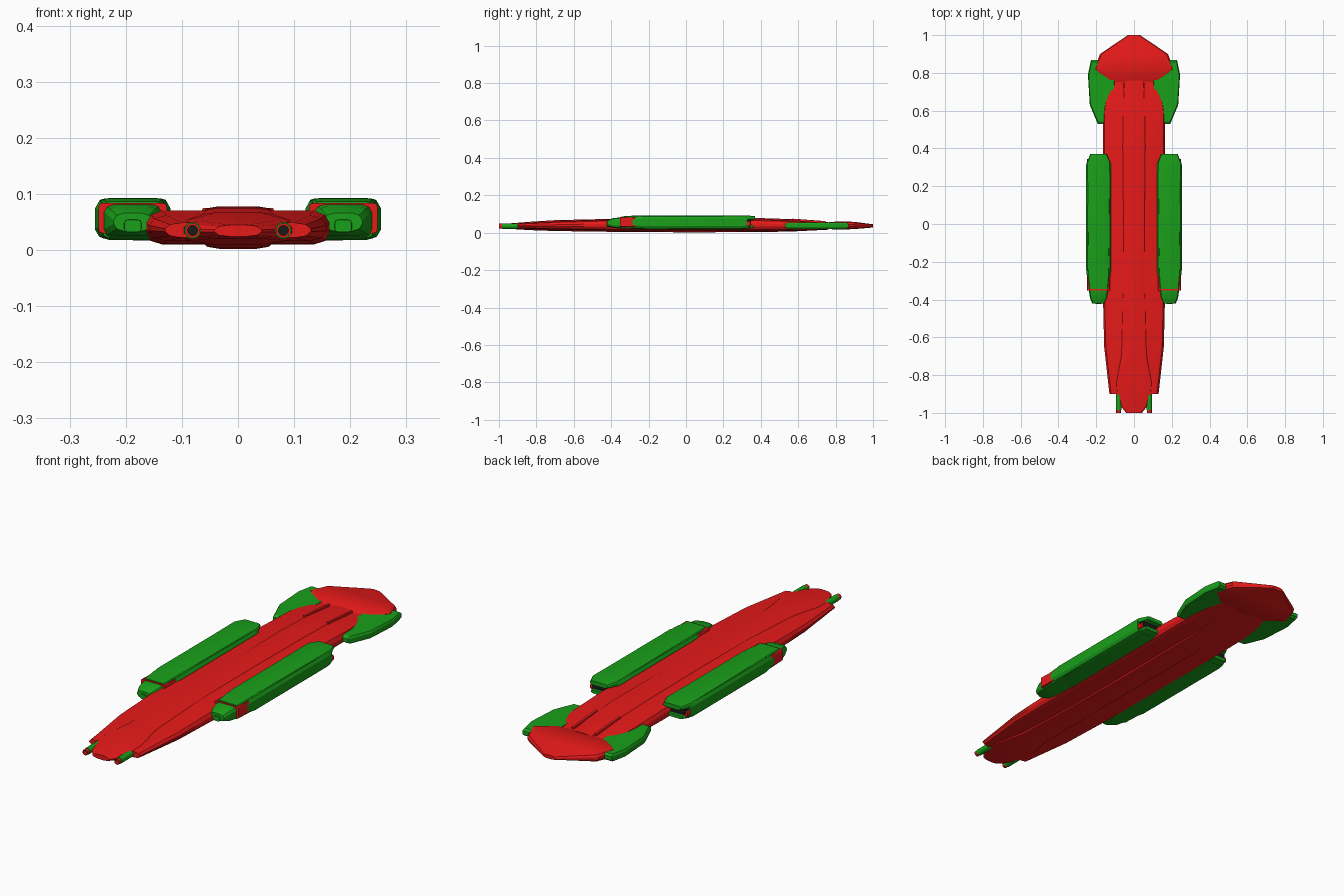
import bpy, bmesh, math

if "Cube" in bpy.data.objects:
    bpy.data.objects.remove(bpy.data.objects["Cube"])

def material(name, rgb):
    m = bpy.data.materials.new(name)
    m.diffuse_color = (*rgb, 1)
    m.use_nodes = True
    m.node_tree.nodes["Principled BSDF"].inputs["Base Color"].default_value = m.diffuse_color
    return m

RED = material("red", (0.8, 0.01, 0.01))
GREEN = material("green", (0.01, 0.35, 0.01))
BLACK = material("black", (0.01, 0.01, 0.01))

def finish(name, bm, mat):
    bmesh.ops.recalc_face_normals(bm, faces=bm.faces)
    me = bpy.data.meshes.new(name)
    bm.to_mesh(me)
    bm.free()
    me.materials.append(mat)
    ob = bpy.data.objects.new(name, me)
    bpy.context.collection.objects.link(ob)
    bpy.ops.object.select_all(action='DESELECT')
    ob.select_set(True)
    bpy.context.view_layer.objects.active = ob
    bpy.ops.object.shade_smooth_by_angle(angle=math.radians(25))
    return ob

def section(x0, x1, z0, z1, cx, cz):
    """Rectangle with two-facet rounded corners."""
    k = 0.3
    pts = []
    for sx, sz, rev in ((1, 1, 0), (-1, 1, 1), (-1, -1, 0), (1, -1, 1)):
        x, z = (x1 if sx > 0 else x0), (z1 if sz > 0 else z0)
        corner = [(x, z - sz * cz), (x - sx * cx * k, z - sz * cz * k), (x - sx * cx, z)]
        pts += corner[::-1] if rev else corner
    return pts

def loft(name, rows, mat, cx, cz, side=1, centre=0.0):
    """Rows of (y, half width, bottom z, top z) joined along y."""
    bm = bmesh.new()
    rings = []
    for y, w, z0, z1 in rows:
        a, b = min(cx, w * 0.7), min(cz, (z1 - z0) * 0.4)
        rings.append([bm.verts.new((side * (centre + x), y, z))
                      for x, z in section(-w, w, z0, z1, a, b)])
    n = len(rings[0])
    for r, s in zip(rings, rings[1:]):
        for i in range(n):
            bm.faces.new((r[i], r[(i + 1) % n], s[(i + 1) % n], s[i]))
    bm.faces.new(rings[0])
    bm.faces.new(rings[-1])
    return finish(name, bm, mat)

def tube(name, x, z, y0, y1, r_out, r_in, mat):
    """Hollow barrel along y."""
    bm = bmesh.new()
    n = 16
    rings = [[bm.verts.new((x + r * math.cos(t * math.tau / n), y, z + r * math.sin(t * math.tau / n)))
              for t in range(n)] for y, r in ((y0, r_out), (y1, r_out), (y1, r_in), (y0, r_in))]
    for a in range(4):
        r, s = rings[a], rings[(a + 1) % 4]
        for i in range(n):
            bm.faces.new((r[i], r[(i + 1) % n], s[(i + 1) % n], s[i]))
    return finish(name, bm, mat)

def slab(name, outline, inset, z0, z1, mat, side):
    """Flat plate with edges sloping to a mid-height rim."""
    cx = sum(p[0] for p in outline) / len(outline)
    cy = sum(p[1] for p in outline) / len(outline)
    bm = bmesh.new()
    rings = []
    h = (z1 - z0) * 0.25
    for z, k in ((z0, inset), (z0 + h, 1), (z1 - h, 1), (z1, inset)):
        rings.append([bm.verts.new((side * (cx + (x - cx) * k), cy + (y - cy) * k, z)) for x, y in outline])
    n = len(outline)
    for r, s in zip(rings, rings[1:]):
        for i in range(n):
            bm.faces.new((r[i], r[(i + 1) % n], s[(i + 1) % n], s[i]))
    bm.faces.new(rings[0])
    bm.faces.new(rings[-1])
    return finish(name, bm, mat)

# Main hull
loft("hull", [(-0.90, 0.130, 0.022, 0.049), (-0.65, 0.158, 0.016, 0.062),
              (-0.35, 0.165, 0.011, 0.071), (0.40, 0.165, 0.010, 0.071),
              (0.60, 0.164, 0.012, 0.065), (0.70, 0.150, 0.016, 0.056),
              (0.80, 0.130, 0.020, 0.048)], RED, 0.03, 0.022)

# Central spine with flared nose
loft("spine", [(-1.0, 0.042, 0.024, 0.045), (-0.965, 0.070, 0.021, 0.048),
               (-0.90, 0.096, 0.018, 0.053), (-0.84, 0.100, 0.014, 0.058),
               (-0.70, 0.072, 0.009, 0.067), (-0.35, 0.065, 0.004, 0.075),
               (0.0, 0.062, 0.002, 0.077), (0.40, 0.065, 0.003, 0.078),
               (0.58, 0.065, 0.007, 0.072), (0.76, 0.056, 0.016, 0.056)], RED, 0.03, 0.012)

# Tail plate
loft("tail_plate", [(0.74, 0.120, 0.024, 0.048), (0.765, 0.150, 0.019, 0.056),
                    (0.82, 0.210, 0.017, 0.061), (0.90, 0.180, 0.019, 0.058),
                    (1.0, 0.032, 0.028, 0.045)], RED, 0.025, 0.014)

for s, tag in ((1, "right"), (-1, "left")):
    # Tail wing
    slab("tail_wing_" + tag, [(0.10, 0.53), (0.192, 0.53), (0.234, 0.63), (0.244, 0.79),
                              (0.228, 0.868), (0.18, 0.868), (0.10, 0.80)],
         0.93, 0.021, 0.055, GREEN, s)
    # Aft deck rail
    loft("deck_rail_" + tag, [(0.57, 0.006, 0.05, 0.075), (0.745, 0.006, 0.04, 0.062)],
         RED, 0.003, 0.003, s, 0.058)
    # Nose gun
    tube("gun_barrel_" + tag, s * 0.081, 0.035, -0.985, -0.84, 0.015, 0.009, GREEN)
    tube("gun_muzzle_" + tag, s * 0.081, 0.035, -1.0, -0.984, 0.013, 0.009, RED)
    loft("gun_bore_" + tag, [(-0.975, 0.0095, 0.0255, 0.0445), (-0.9, 0.0095, 0.0255, 0.0445)],
         BLACK, 0.005, 0.005, s, 0.081)
    # Side pod: core, shell, nose cap and rear opening
    c = 0.1875
    loft("pod_core_" + tag, [(-0.352, 0.061, 0.030, 0.084), (0.345, 0.061, 0.034, 0.060)],
         RED, 0.008, 0.006, s, c)
    loft("pod_shell_" + tag, [(-0.295, 0.060, 0.024, 0.087), (-0.23, 0.067, 0.018, 0.093),
                              (0.30, 0.067, 0.018, 0.093), (0.325, 0.064, 0.020, 0.092)],
         GREEN, 0.025, 0.018, s, c)
    loft("pod_top_panel_" + tag, [(-0.345, 0.050, 0.076, 0.087), (-0.27, 0.056, 0.076, 0.092),
                                  (0.325, 0.062, 0.066, 0.092), (0.37, 0.044, 0.070, 0.089)],
         GREEN, 0.012, 0.008, s, c)
    loft("pod_belly_panel_" + tag, [(-0.345, 0.052, 0.022, 0.034), (-0.2, 0.056, 0.019, 0.034),
                                    (0.32, 0.058, 0.020, 0.044), (0.36, 0.046, 0.026, 0.042)],
         GREEN, 0.012, 0.008, s, c)
    loft("pod_exhaust_" + tag, [(0.32, 0.056, 0.040, 0.072), (0.348, 0.050, 0.042, 0.072)],
         BLACK, 0.006, 0.006, s, c)
    loft("pod_nose_" + tag, [(-0.42, 0.034, 0.034, 0.066), (-0.39, 0.046, 0.026, 0.078),
                             (-0.345, 0.052, 0.022, 0.082)], GREEN, 0.018, 0.014, s, c)
    loft("pod_intake_" + tag, [(-0.424, 0.015, 0.032, 0.054), (-0.38, 0.018, 0.03, 0.056)],
         GREEN, 0.006, 0.006, s, c)
